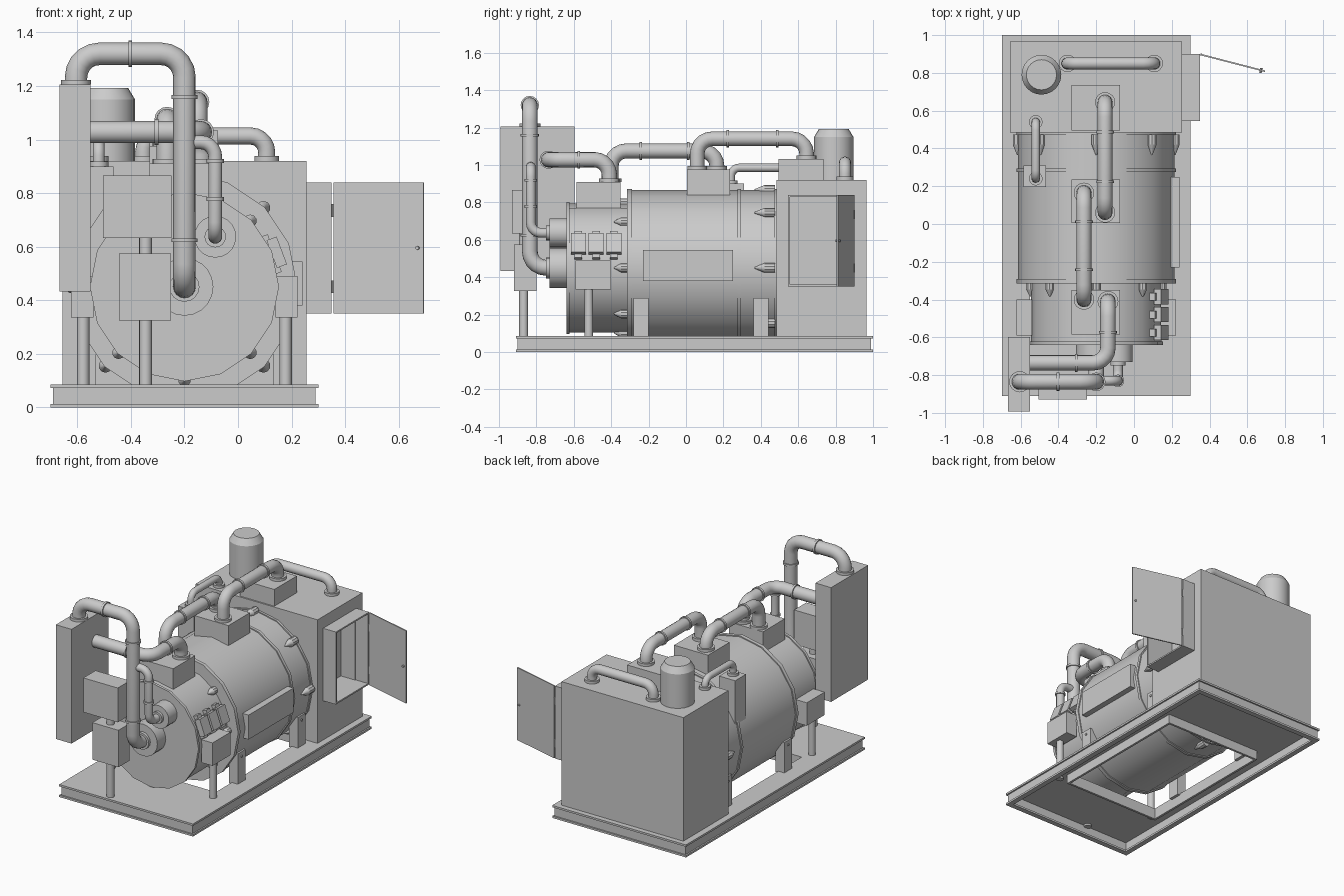
import bpy, math
from mathutils import Vector, Matrix

if "Cube" in bpy.data.objects:
    bpy.data.objects.remove(bpy.data.objects["Cube"])

CX, CZ = -0.2, 0.45          # drum axis


def smooth(ob):
    bpy.ops.object.select_all(action='DESELECT')
    ob.select_set(True)
    bpy.context.view_layer.objects.active = ob
    bpy.ops.object.shade_smooth_by_angle(angle=math.radians(35))


def box(name, x, y, z):
    bpy.ops.mesh.primitive_cube_add(size=1)
    ob = bpy.context.object
    ob.name = name
    ob.data.transform(Matrix.LocRotScale(
        Vector((sum(x) / 2, sum(y) / 2, sum(z) / 2)), None,
        Vector((x[1] - x[0], y[1] - y[0], z[1] - z[0]))))
    return ob


def cyl(name, a, b, r, r2=None, n=16):
    a, b = Vector(a), Vector(b)
    bpy.ops.mesh.primitive_cone_add(vertices=n, radius1=r, radius2=r if r2 is None else r2,
                                    depth=(b - a).length)
    ob = bpy.context.object
    ob.name = name
    rot = (b - a).normalized().to_track_quat('Z', 'Y')
    ob.data.transform(Matrix.Translation((a + b) / 2) @ rot.to_matrix().to_4x4())
    smooth(ob)
    return ob


def frame(name, x, y, z, t):
    """Rectangular ring of four bars lying flat in xy."""
    box(name + "_left", (x[0], x[0] + t), y, z)
    box(name + "_right", (x[1] - t, x[1]), y, z)
    box(name + "_front", (x[0] + t, x[1] - t), (y[0], y[0] + t), z)
    box(name + "_back", (x[0] + t, x[1] - t), (y[1] - t, y[1]), z)


def pipe(name, pts, r, bend, bands=(), flanges=(True, True)):
    """Round pipe through pts with rounded elbows, clamp bands and end flanges."""
    P = [Vector(p) for p in pts]
    path = [P[0]]
    for a, b, c in zip(P, P[1:], P[2:]):
        u, v = (a - b).normalized(), (c - b).normalized()
        o = b + (u + v) * bend
        for i in range(6):
            t = i / 5 * math.pi / 2
            path.append(o - v * bend * math.cos(t) - u * bend * math.sin(t))
    path.append(P[-1])
    cu = bpy.data.curves.new(name, 'CURVE')
    cu.dimensions = '3D'
    cu.bevel_depth = r
    cu.bevel_resolution = 6
    cu.use_fill_caps = True
    sp = cu.splines.new('POLY')
    sp.points.add(len(path) - 1)
    for q, p in zip(sp.points, path):
        q.co = (*p, 1)
    ob = bpy.data.objects.new(name, cu)
    bpy.context.collection.objects.link(ob)
    bpy.ops.object.select_all(action='DESELECT')
    ob.select_set(True)
    bpy.context.view_layer.objects.active = ob
    bpy.ops.object.convert(target='MESH')
    smooth(bpy.context.object)
    for seg, t in bands:
        d = (P[seg + 1] - P[seg]).normalized() * 0.007
        m = P[seg].lerp(P[seg + 1], t)
        cyl(name + "_band", m - d, m + d, r + 0.007)
    for use, e, nx in ((flanges[0], P[0], P[1]), (flanges[1], P[-1], P[-2])):
        if use:
            cyl(name + "_flange", e, e + (nx - e).normalized() * 0.018, r + 0.014)


# skid base: channel rim, deck with an opening for the drum
frame("base_web", (-0.69, 0.29), (-0.9, 0.99), (0.012, 0.073), 0.015)
frame("base_lower_flange", (-0.7, 0.3), (-0.91, 1.0), (0, 0.013), 0.035)
ox, oy = (-0.55, 0.15), (-0.45, 0.53)
dz = (0.072, 0.085)
box("deck_left", (-0.7, ox[0]), (-0.91, 1.0), dz)
box("deck_right", (ox[1], 0.3), (-0.91, 1.0), dz)
box("deck_front", ox, (-0.91, oy[0]), dz)
box("deck_back", ox, (oy[1], 1.0), dz)
frame("opening_beam", (ox[0] - 0.015, ox[1] + 0.015), (oy[0] - 0.015, oy[1] + 0.015),
      (0.01, 0.08), 0.015)

# drum bodies and rings
for name, y0, y1, r in (("main_drum", -0.3, 0.49, 0.415), ("front_drum", -0.63, -0.3, 0.345),
                        ("front_ring", -0.64, -0.622, 0.353), ("mid_ring", -0.315, -0.29, 0.422),
                        ("band_ring", 0.275, 0.295, 0.422), ("rear_ring", 0.47, 0.487, 0.422)):
    cyl(name, (CX, y0, CZ), (CX, y1, CZ), r)

# tapered lugs around the drum joints
for k in range(8):
    a = k * math.pi / 4
    for y0, y1, r, s in ((0.475, 0.365, 0.417, 0.026), (-0.31, -0.385, 0.348, 0.024)):
        x, z = CX + r * math.cos(a), CZ + r * math.sin(a)
        m = y0 + (y1 - y0) * 0.5
        cyl("lug", (x, y0, z), (x, m, z), s, n=10)
        cyl("lug_tip", (x, m, z), (x, y1, z), s, 0.003, n=10)

# drum legs with bolts, corner boxes on posts, mirrored about the drum axis
for s in (-1, 1):
    def mx(a, b):
        return sorted((CX + s * a, CX + s * b))
    for y in (-0.24, 0.4):
        box("drum_leg", mx(0.33, 0.395), (y - 0.04, y + 0.04), (0.075, 0.29))
        cyl("leg_bolt", (CX + s * 0.39, y, 0.26), (CX + s * 0.401, y, 0.26), 0.008, n=8)
    box("corner_box", mx(0.34, 0.423), (-0.59, -0.4), (0.335, 0.49))
    cyl("corner_post", (CX + s * 0.378, -0.52, 0.06), (CX + s * 0.378, -0.52, 0.34), 0.023)

# side pad and small valve boxes on the right of the drum
box("side_pad", (0.1, 0.24), (-0.23, 0.25), (0.38, 0.545))
rot = Matrix.Translation((CX, 0, CZ)) @ Matrix.Rotation(-math.radians(20.5), 4, 'Y')
for y in (-0.575, -0.48, -0.385):
    box("valve_box", (0.348, 0.388), (y - 0.04, y + 0.04), (-0.055, 0.055)).data.transform(rot)
    box("valve_foot", (0.32, 0.36), (y - 0.02, y + 0.02), (-0.075, 0.075)).data.transform(rot)

# rear cabinet: solid left part, hollow bay at the right behind the door
box("cabinet_body", (-0.656, 0.15), (0.485, 0.965), (0.085, 0.92))
box("cabinet_below_bay", (0.15, 0.255), (0.485, 0.965), (0.085, 0.36))
box("cabinet_above_bay", (0.15, 0.255), (0.485, 0.965), (0.83, 0.92))
box("cabinet_bay_front", (0.15, 0.255), (0.485, 0.555), (0.36, 0.83))
box("cabinet_bay_back", (0.15, 0.255), (0.885, 0.965), (0.36, 0.83))
for z in ((0.35, 0.36), (0.83, 0.84)):
    box("bay_frame_rail", (0.25, 0.35), (0.545, 0.9), z)
for y in ((0.545, 0.555), (0.89, 0.9)):
    box("bay_frame_side", (0.25, 0.35), y, (0.35, 0.84))
door = Matrix.Translation((0.353, 0.897, 0)) @ Matrix.Rotation(-math.radians(14.5), 4, 'Z')
box("door", (0.004, 0.352), (-0.004, 0.004), (0.35, 0.84)).data.transform(door)
cyl("door_knob", (0.33, -0.015, 0.595), (0.33, 0.012, 0.595), 0.007, n=8).data.transform(door)
for z in (0.45, 0.735):
    cyl("door_hinge", (0.355, 0.897, z - 0.024), (0.355, 0.897, z + 0.024), 0.006, n=8)

# motor on the cabinet
cyl("motor", (-0.49, 0.79, 0.92), (-0.49, 0.79, 1.15), 0.105, n=24)
cyl("motor_cap", (-0.49, 0.79, 1.15), (-0.49, 0.79, 1.192), 0.105, 0.08, n=24)

# connection boxes
box("cabinet_top_box", (-0.33, -0.075), (0.495, 0.735), (0.91, 1.033))
box("drum_top_box", (-0.33, -0.075), (0.005, 0.235), (0.82, 0.976))
box("front_top_box", (-0.33, -0.075), (-0.585, -0.35), (0.76, 0.91))
box("left_tank", (-0.585, -0.465), (0.195, 0.31), (0.6, 0.9))

# tall panel and control boxes at the front
box("tall_panel", (-0.667, -0.55), (-0.993, -0.597), (0.433, 1.205))
box("lower_control_box", (-0.445, -0.25), (-0.92, -0.8), (0.325, 0.575))
box("upper_control_box", (-0.505, -0.248), (-0.93, -0.8), (0.633, 0.865))
cyl("control_post", (-0.345, -0.868, 0.06), (-0.345, -0.868, 0.65), 0.024)

# round ports on the front face
cyl("large_port", (CX, -0.73, CZ), (CX, -0.62, CZ), 0.108, n=20)
cyl("small_port", (-0.085, -0.73, 0.637), (-0.085, -0.62, 0.637), 0.078, n=20)

# pipework
pipe("cabinet_pipe", [(-0.352, 0.85, 0.92), (-0.352, 0.85, 1.013), (0.107, 0.85, 1.013),
                      (0.107, 0.85, 0.92)], 0.032, 0.06)
pipe("rear_pipe", [(-0.153, 0.645, 1.033), (-0.153, 0.645, 1.14), (-0.153, 0.06, 1.14),
                   (-0.153, 0.06, 0.976)], 0.039, 0.08, [(1, 0.27), (1, 0.72)])
pipe("middle_pipe", [(-0.265, 0.165, 0.976), (-0.265, 0.165, 1.075), (-0.265, -0.4, 1.075),
                     (-0.265, -0.4, 0.91)], 0.04, 0.08, [(1, 0.27), (1, 0.72)])
pipe("panel_pipe", [(-0.138, -0.41, 0.91), (-0.138, -0.41, 1.028), (-0.138, -0.735, 1.028),
                    (-0.555, -0.735, 1.028)], 0.041, 0.08, [(1, 0.5), (2, 0.4)], (True, False))
pipe("riser_pipe", [(CX, -0.73, CZ), (CX, -0.835, CZ), (CX, -0.835, 1.32),
                    (-0.605, -0.835, 1.32), (-0.605, -0.835, 1.205)], 0.042, 0.088,
     [(1, 0.2), (1, 0.815), (2, 0.5)])
pipe("small_riser", [(-0.085, -0.73, 0.637), (-0.085, -0.83, 0.637), (-0.085, -0.83, 0.99),
                     (-0.2, -0.83, 0.99)], 0.026, 0.055, [(1, 0.4), (1, 0.8)], (True, False))
pipe("left_pipe", [(-0.52, 0.54, 0.92), (-0.52, 0.54, 0.985), (-0.52, 0.24, 0.985),
                   (-0.52, 0.24, 0.9)], 0.022, 0.045)
